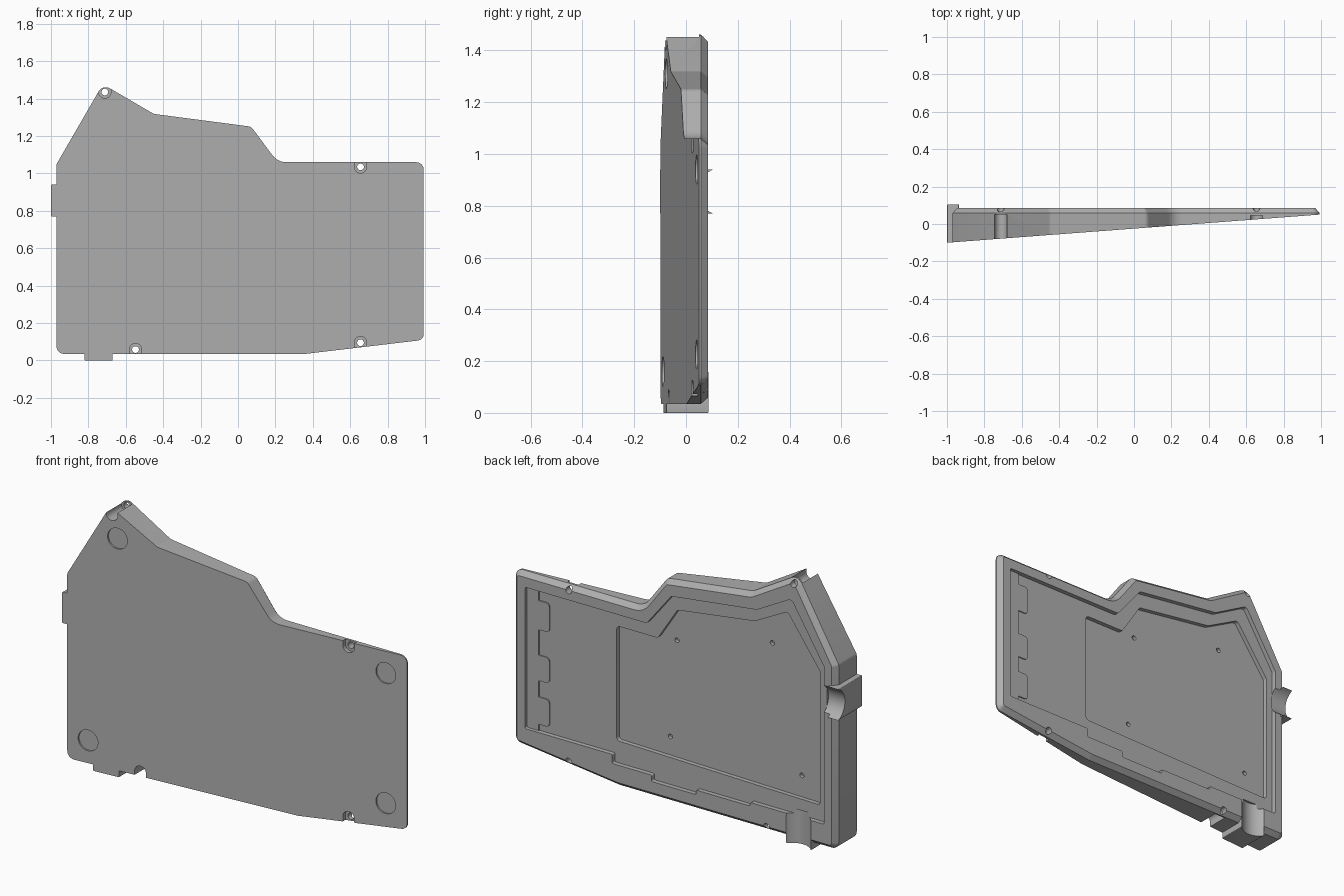
import bpy, bmesh
from math import cos, sin, pi, tan, acos
from mathutils import Vector

if "Cube" in bpy.data.objects:
    bpy.data.objects.remove(bpy.data.objects["Cube"])

grey = bpy.data.materials.new("grey plastic")
grey.use_nodes = True
colour = (0.43, 0.43, 0.43, 1)
grey.diffuse_color = colour
grey.node_tree.nodes["Principled BSDF"].inputs["Base Color"].default_value = colour

RIM, FLOOR, DEEP = 0.085, 0.06, 0.036


def slope(x):
    """Depth of the slanted front panel at x."""
    return -0.0247 + 0.0755 * x


def rounded(corners, inset=0.0, steps=6):
    """Clockwise (x, z, radius) corners -> outline, optionally inset, with filleted corners."""
    pts, n = [], len(corners)
    for i in range(n):
        p = Vector(corners[i][:2])
        a = (Vector(corners[i - 1][:2]) - p).normalized()
        b = (Vector(corners[(i + 1) % n][:2]) - p).normalized()
        half = acos(max(-1, min(1, a.dot(b)))) / 2
        convex = a.x * b.y - a.y * b.x > 0
        turn = 1 if convex else -1
        mid = (a + b).normalized()
        p = p + mid * turn * inset / sin(half)
        r = max(corners[i][2] - turn * inset, 0.002)
        centre = p + mid * r / sin(half)
        start = p + a * r / tan(half) - centre
        end = p + b * r / tan(half) - centre
        sweep = start.angle_signed(end)
        for k in range(steps + 1):
            t = -sweep * k / steps
            c, s = cos(t), sin(t)
            pts.append((centre.x + start.x * c - start.y * s,
                        centre.y + start.x * s + start.y * c))
    return pts


def circle(x, z, r, n=32):
    return [(x + r * cos(2 * pi * i / n), z + r * sin(2 * pi * i / n)) for i in range(n)]


def box(x0, x1, z0, z1, r=0.004):
    return rounded([(x0, z0, r), (x0, z1, r), (x1, z1, r), (x1, z0, r)], steps=3)


def loft(name, rings):
    """Closed solid through outlines given as (points, depth), depth a number or function of x."""
    bm = bmesh.new()
    loops = []
    for pts, depth in rings:
        loops.append([bm.verts.new((x, depth(x) if callable(depth) else depth, z)) for x, z in pts])
    n = len(loops[0])
    for lo, hi in zip(loops, loops[1:]):
        for i in range(n):
            j = (i + 1) % n
            bm.faces.new((lo[i], lo[j], hi[j], hi[i]))
    bm.faces.new(loops[0])
    bm.faces.new(loops[-1])
    bmesh.ops.recalc_face_normals(bm, faces=bm.faces)
    mesh = bpy.data.meshes.new(name)
    bm.to_mesh(mesh)
    bm.free()
    mesh.materials.append(grey)
    ob = bpy.data.objects.new(name, mesh)
    bpy.context.collection.objects.link(ob)
    return ob


def prism(name, pts, y0, y1):
    return loft(name, [(pts, y0), (pts, y1)])


def combine(target, tool, operation="DIFFERENCE"):
    mod = target.modifiers.new("combine", "BOOLEAN")
    mod.operation, mod.solver, mod.object = operation, "EXACT", tool
    bpy.context.view_layer.objects.active = target
    bpy.ops.object.modifier_apply(modifier=mod.name)
    bpy.data.objects.remove(tool)


# Wedge-shaped case with a chamfered back edge
outline = [(-0.97, 0.035, 0.04), (-0.97, 1.05, 0.03), (-0.723, 1.477, 0.045),
           (-0.45, 1.318, 0.04), (0.07, 1.25, 0.035), (0.212, 1.06, 0.09),
           (0.993, 1.06, 0.04), (0.993, 0.11, 0.035), (0.36, 0.035, 0.1)]
case = loft("case_shell", [(rounded(outline), slope), (rounded(outline), 0.058),
                           (rounded(outline, 0.024), RIM)])

# Side and bottom saddle clips
combine(case, prism("side_clip", box(-1.0, -0.935, 0.77, 0.94), slope, 0.107), "UNION")
combine(case, prism("bottom_clip", box(-0.82, -0.67, 0.0, 0.16), slope, 0.101), "UNION")

# Main tray recess with a stepped lower wall
tray = [(-0.90, 0.165, 0.01), (-0.90, 1.03, 0.02), (-0.70, 1.35, 0.02), (-0.49, 1.235, 0.02),
        (0.03, 1.17, 0.02), (0.18, 0.982, 0.02), (0.92, 0.982, 0.008), (0.92, 0.205, 0.008),
        (0.39, 0.205, 0.008), (0.39, 0.155, 0.008), (0.15, 0.155, 0.008), (0.15, 0.12, 0.008),
        (-0.12, 0.12, 0.008), (-0.12, 0.145, 0.008), (-0.45, 0.145, 0.008), (-0.45, 0.165, 0.008)]
combine(case, prism("tray_cutter", rounded(tray, steps=3), FLOOR, 0.2))

# Deeper pocket with four small fixing holes
pocket = [(-0.86, 0.25, 0.02), (-0.86, 0.98, 0.02), (-0.66, 1.26, 0.02), (-0.46, 1.155, 0.02),
          (0.01, 1.09, 0.02), (0.13, 0.905, 0.02), (0.38, 0.905, 0.02), (0.38, 0.275, 0.02)]
combine(case, prism("pocket_cutter", rounded(pocket, steps=4), DEEP, 0.2))
for x, z in [(0.03, 0.91), (-0.55, 1.05), (0.07, 0.37), (-0.73, 0.37)]:
    combine(case, prism("fixing_cutter", circle(x, z, 0.013, 16), DEEP - 0.02, 0.2))

# Round foot recesses in the slanted front
for x, z in [(-0.68, 1.31), (-0.85, 0.16), (0.87, 0.94), (0.87, 0.225)]:
    combine(case, prism("foot_cutter", circle(x, z, 0.057, 40),
                        lambda v: slope(v) - 0.1, lambda v: slope(v) + 0.008))

# Edge notches for the screws, each with a through hole
for x, z, side, seat in [(-0.712, 1.435, 1, 0.05), (0.655, 1.035, 1, 0.045),
                         (0.655, 0.095, -1, 0.045), (-0.548, 0.058, -1, 0.05)]:
    arc = [(x + 0.033 * cos(pi * k / 16), z - side * 0.033 * sin(pi * k / 16)) for k in range(17)]
    arc += [(x - 0.033, z + side * 0.1), (x + 0.033, z + side * 0.1)]
    combine(case, prism("notch_cutter", arc, -0.3, seat))
    combine(case, prism("screw_cutter", circle(x, z, 0.018, 24), -0.3, 0.3))

# Cylindrical scoops through the clips
for name, centre, axis, length in [("side", (-1.0, 0.139, 0.855), "X", 0.2),
                                   ("bottom", (-0.745, 0.139, 0.07), "Z", 0.24)]:
    turn = (0, pi / 2, 0) if axis == "X" else (0, 0, 0)
    bpy.ops.mesh.primitive_cylinder_add(vertices=64, radius=0.0915, depth=length,
                                        location=centre, rotation=turn)
    combine(case, bpy.context.object)

# Thin toothed ledge along the narrow end of the tray
ledge = [(0.925, 0.2, 0.002), (0.85, 0.2, 0.002)]
for low, high in [(0.24, 0.39), (0.48, 0.62), (0.76, 0.92)]:
    ledge += [(0.85, low, 0.002), (0.785, low, 0.02), (0.785, high, 0.02), (0.85, high, 0.002)]
ledge += [(0.85, 0.986, 0.002), (0.925, 0.986, 0.002)]
prism("toothed_ledge", rounded(ledge, steps=3), FLOOR - 0.002, FLOOR + 0.006)

# Smooth the fillets while keeping edges crisp
for ob in bpy.context.scene.objects:
    if ob.type == "MESH" and ob.name in ("case_shell", "toothed_ledge"):
        bpy.ops.object.select_all(action="DESELECT")
        ob.select_set(True)
        bpy.context.view_layer.objects.active = ob
        bpy.ops.object.shade_smooth_by_angle(angle=0.5)
